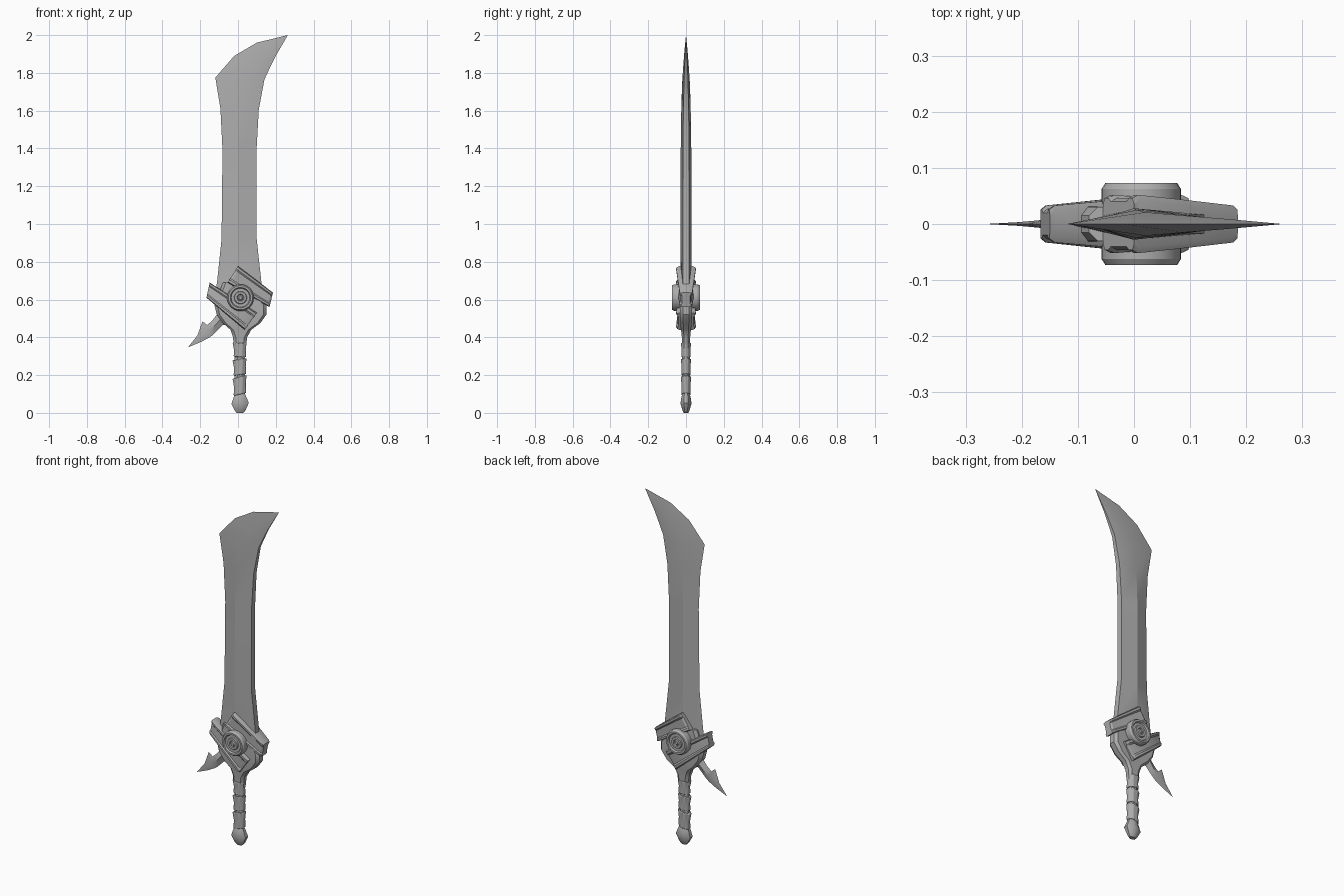
import bpy, bmesh, math
from mathutils import Vector

cube = bpy.data.objects.get("Cube")
if cube:
    bpy.data.objects.remove(cube, do_unlink=True)

steel = bpy.data.materials.new("plain grey steel")
steel.use_nodes = True
GREY = (0.42, 0.42, 0.42, 1)
steel.diffuse_color = GREY
steel.node_tree.nodes["Principled BSDF"].inputs["Base Color"].default_value = GREY


def skin(name, rings, angle=30, bevel=0):
    """Skin closed rings of equal length, capping both ends."""
    bm = bmesh.new()
    loops = [[bm.verts.new(p) for p in ring] for ring in rings]
    n = len(loops[0])
    for a, b in zip(loops, loops[1:]):
        for i in range(n):
            j = (i + 1) % n
            bm.faces.new((a[i], a[j], b[j], b[i]))
    bm.faces.new(loops[0])
    bm.faces.new(loops[-1])
    bmesh.ops.remove_doubles(bm, verts=bm.verts, dist=0.0005)
    bmesh.ops.recalc_face_normals(bm, faces=bm.faces)
    mesh = bpy.data.meshes.new(name)
    bm.to_mesh(mesh)
    bm.free()
    mesh.materials.append(steel)
    obj = bpy.data.objects.new(name, mesh)
    bpy.context.collection.objects.link(obj)
    if bevel:
        mod = obj.modifiers.new("soft edges", 'BEVEL')
        mod.width, mod.segments, mod.limit_method = bevel, 2, 'ANGLE'
    bpy.ops.object.select_all(action='DESELECT')
    obj.select_set(True)
    bpy.context.view_layer.objects.active = obj
    bpy.ops.object.shade_smooth_by_angle(angle=math.radians(angle))
    return obj


def edged_ring(edge, ridge, spine):
    """Sharp edge (x, z), thick ridge (x, z, y) and spine (x, z, y)."""
    (ex, ez), (rx, rz, ry), (sx, sz, sy) = edge, ridge, spine
    return [(ex, 0, ez), (rx, -ry, rz), (sx, -sy, sz), (sx, sy, sz), (rx, ry, rz)]


# Blade: sharp on the right, blunt spine on the left, hooked tip
blade = [
    ((-.125, .60), (0, .60, .028), (.135, .60, .017)),
    ((-.11, .70), (0, .70, .028), (.123, .70, .017)),
    ((-.087, .92), (0, .92, .028), (.099, .92, .017)),
    ((-.082, 1.39), (0, 1.39, .028), (.098, 1.39, .016)),
    ((-.093, 1.61), (.005, 1.60, .025), (.11, 1.605, .014)),
    ((-.12, 1.775), (.02, 1.74, .021), (.14, 1.765, .010)),
    ((-.02, 1.89), (.09, 1.83, .015), (.17, 1.83, .008)),
    ((.10, 1.96), (.165, 1.91, .009), (.20, 1.89, .005)),
    ((.264, 2.0), (.264, 2.0, 0), (.264, 2.0, 0)),
]
skin("blade", [edged_ring(*row) for row in blade], 20)

# Barbed spike sweeping down from the guard
spike = [
    ((-.09, .56), (-.05, .47)),
    ((-.112, .52), (-.08, .465)),
    ((-.135, .49), (-.105, .44)),
    ((-.163, .465), (-.13, .415)),
    ((-.188, .485), (-.15, .40)),
    ((-.215, .41), (-.195, .376)),
    ((-.265, .347), (-.265, .347)),
]
rings = []
for i, (top, low) in enumerate(spike):
    mid = [(a + b) / 2 for a, b in zip(top, low)]
    y = .02 * (1 - i / (len(spike) - 1))
    rings.append([(top[0], 0, top[1]), (mid[0], -y, mid[1]),
                  (low[0], 0, low[1]), (mid[0], y, mid[1])])
skin("guard_spike", rings)

# Guard core flaring out of the grip: height, left x, right x, half depth
core = [(.34, -.022, .042, .02), (.40, -.026, .048, .022), (.44, -.04, .07, .026),
        (.475, -.08, .118, .03), (.52, -.112, .15, .032), (.57, -.125, .15, .032),
        (.69, -.08, .06, .03)]
skin("guard_core", [[(a, -y / 2, z), (a + .015, -y, z), (b - .015, -y, z), (b, -y / 2, z),
                     (b, y / 2, z), (b - .015, y, z), (a + .015, y, z), (a, y / 2, z)]
                    for z, a, b, y in core])


# Two guard bands with raised rims, thinner toward the outer end
def band(name, outer, inner):
    profile = [(0, -.010), (.05, 0), (.17, 0), (.25, -.006),
               (.75, -.006), (.83, 0), (.95, 0), (1, -.010)]
    rings = []
    for u, depth in [(0, .026), (.04, .033), (.5, .043), (.95, .052), (1, .046)]:
        a, b = [Vector(o).lerp(Vector(i), u) for o, i in zip(outer, inner)]
        side = [(a.lerp(b, v), depth + d) for v, d in profile]
        rings.append([(p.x, -y, p.y) for p, y in side] +
                     [(p.x, y, p.y) for p, y in reversed(side)])
    skin(name, rings)


band("lower_band", [(-.15, .69), (-.167, .61)], [(.10, .53), (.035, .44)])
band("upper_band", [(.167, .56), (.185, .637)], [(-.055, .69), (0, .777)])

# Round boss through the guard: radius and depth, mirrored front to back
boss = [(.071, .042), (.071, .062), (.064, .073), (.054, .073), (.049, .064),
        (.034, .064), (.031, .071), (.019, .071), (.015, .066), (.009, .071)]
full = [(r, -y) for r, y in reversed(boss)] + boss
turn = [math.tau * i / 32 for i in range(32)]
skin("guard_boss", [[(.013 + r * math.cos(t), y, .61 + r * math.sin(t)) for t in turn]
                    for r, y in full])


# Grip and pommel: eight-sided rings of height, centre x, half width, half depth
def octagons(name, rows, tilt=0, bevel=0):
    corners = [math.tau * (i + .5) / 8 for i in range(8)]
    k = 1 / math.cos(math.pi / 8)
    skin(name, [[(c + w * k * math.cos(t), d * k * math.sin(t), z + tilt * w * math.cos(t))
                 for t in corners] for z, c, w, d in rows], 35, bevel)


octagons("grip_core", [(.07, .01, .027, .02), (.38, .01, .028, .02)])
for i, (low, high, tilt) in enumerate([(.296, .37, -.05), (.202, .284, .15), (.098, .190, .25)]):
    mid = (low + high) / 2
    octagons(f"grip_wrap_{i + 1}", [(low, .01, .033, .025), (mid, .01, .031, .023),
                                    (high, .008, .037, .027)], tilt, .004)
octagons("pommel", [(0, .012, .018, .012), (.012, .012, .028, .018), (.05, .011, .046, .029),
                    (.085, .01, .033, .024), (.098, .01, .028, .02)], .06)
